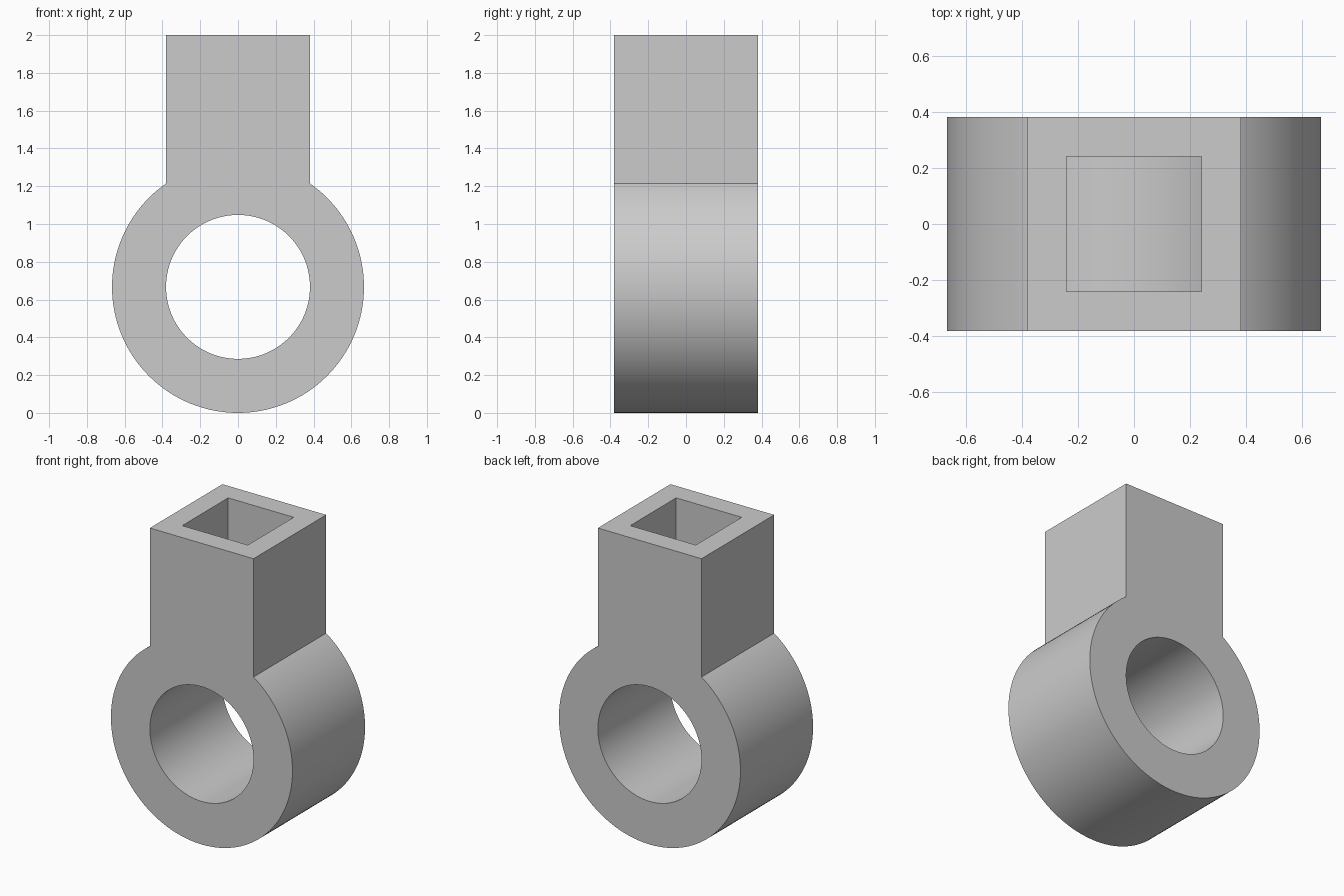
import bpy, math

cube = bpy.data.objects.get("Cube")
if cube:
    bpy.data.objects.remove(cube, do_unlink=True)

RING_R = 0.667     # outer radius, also the height of the ring centre
HALF = 0.381       # half width of the shank, half depth, and bore radius
SOCKET = 0.241     # half width of the square socket
TOP = 2.0

grey = bpy.data.materials.new("plain grey")
grey.use_nodes = True
colour = (0.6, 0.6, 0.6, 1)
grey.diffuse_color = colour
grey.node_tree.nodes["Principled BSDF"].inputs["Base Color"].default_value = colour


def finish(name):
    obj = bpy.context.object
    obj.name = name
    obj.data.materials.append(grey)
    bpy.ops.object.transform_apply(location=True, rotation=True, scale=True)
    return obj


def cylinder(name, radius, depth):
    bpy.ops.mesh.primitive_cylinder_add(
        vertices=128, radius=radius, depth=depth,
        location=(0, 0, RING_R), rotation=(math.pi / 2, 0, 0))
    return finish(name)


def square_bar(name, half, bottom, top):
    bpy.ops.mesh.primitive_cube_add(size=1, location=(0, 0, (bottom + top) / 2))
    bpy.context.object.scale = (2 * half, 2 * half, top - bottom)
    return finish(name)


def combine(target, other, operation):
    """Apply a boolean and discard the helper."""
    mod = target.modifiers.new(operation.lower(), 'BOOLEAN')
    mod.operation = operation
    mod.solver = 'EXACT'
    mod.object = other
    bpy.ops.object.select_all(action='DESELECT')
    target.select_set(True)
    bpy.context.view_layer.objects.active = target
    bpy.ops.object.modifier_apply(modifier=mod.name)
    bpy.data.objects.remove(other, do_unlink=True)


# Square shank, hollow right through
shank = square_bar("shank", HALF, 1.12, TOP)
combine(shank, square_bar("socket_cutter", SOCKET, 1.0, TOP + 0.2), 'DIFFERENCE')

# Ring: its rounded top closes the bottom of the socket
body = cylinder("ring_with_square_socket", RING_R, 2 * HALF)
combine(body, shank, 'UNION')
combine(body, cylinder("bore_cutter", HALF, 4 * HALF), 'DIFFERENCE')

bpy.ops.object.shade_smooth_by_angle(angle=math.radians(25))
